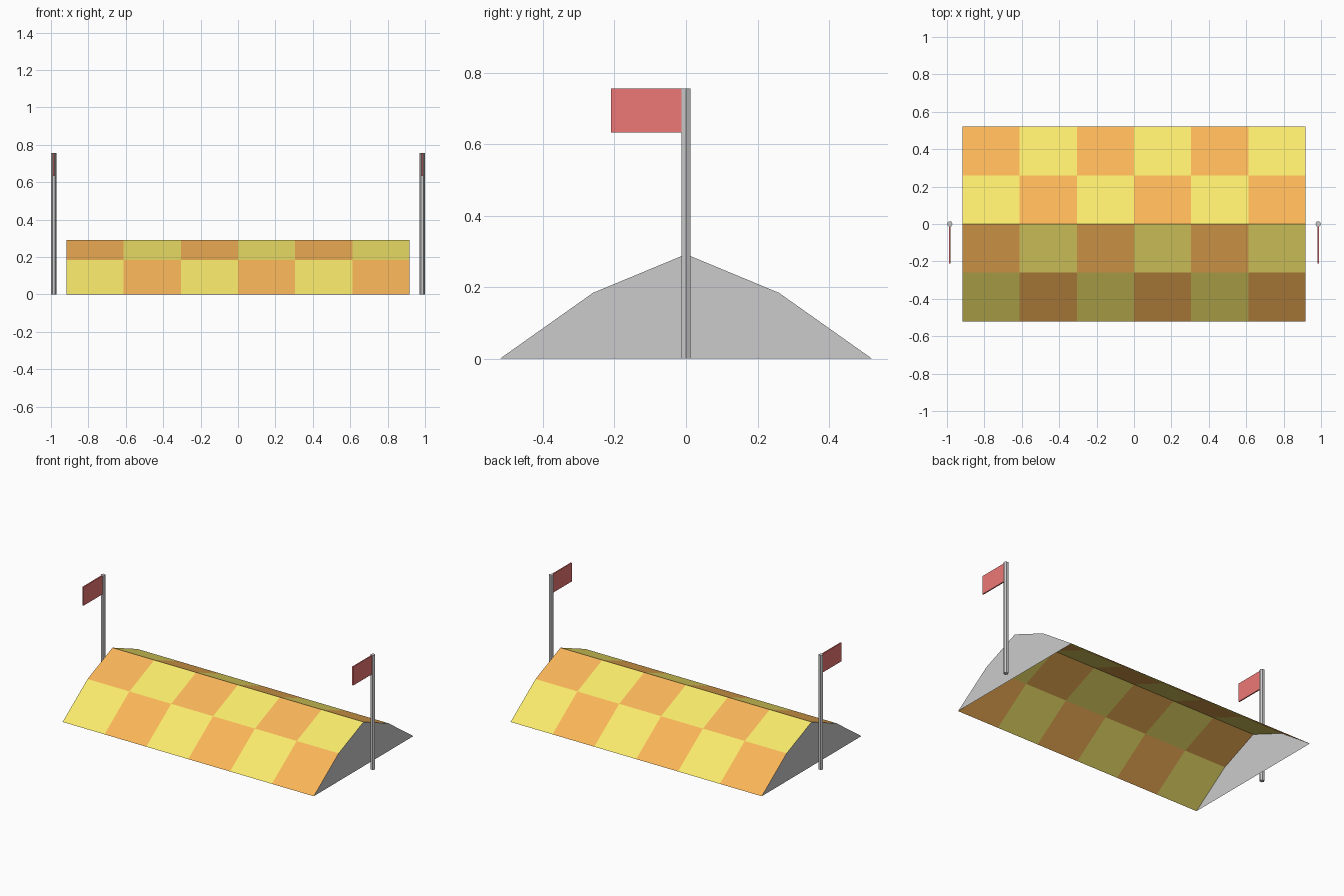
import bpy, bmesh, math
from mathutils import Matrix

if "Cube" in bpy.data.objects:
    bpy.data.objects.remove(bpy.data.objects["Cube"])

HALF_LEN = 0.917
PROFILE = [(-0.52, 0.0), (-0.26, 0.184), (0.0, 0.292), (0.26, 0.184), (0.52, 0.0)]
COLUMNS = 6
POLE_X, POLE_R, POLE_H = 0.985, 0.015, 0.755


def material(name, rgb):
    m = bpy.data.materials.new(name)
    m.diffuse_color = (*rgb, 1.0)
    m.use_nodes = True
    m.node_tree.nodes["Principled BSDF"].inputs["Base Color"].default_value = m.diffuse_color
    return m


def finish(name, bm, mats=()):
    me = bpy.data.meshes.new(name)
    bm.to_mesh(me)
    bm.free()
    for m in mats:
        me.materials.append(m)
    ob = bpy.data.objects.new(name, me)
    bpy.context.collection.objects.link(ob)
    return ob


yellow = material("yellow", (0.95, 0.83, 0.15))
orange = material("orange", (0.96, 0.47, 0.10))
red = material("red", (0.85, 0.19, 0.18))

# Chequered ramp skin, open underneath
bm = bmesh.new()
rows = []
for y, z in PROFILE:
    rows.append([bm.verts.new((-HALF_LEN + 2 * HALF_LEN * i / COLUMNS, y, z))
                 for i in range(COLUMNS + 1)])
for j in range(len(PROFILE) - 1):
    for i in range(COLUMNS):
        f = bm.faces.new((rows[j][i], rows[j][i + 1], rows[j + 1][i + 1], rows[j + 1][i]))
        f.material_index = (i + j) % 2
finish("ramp_surface", bm, (yellow, orange))

for side, label in ((-1, "left"), (1, "right")):
    # Grey end panel closing the ramp
    bm = bmesh.new()
    pts = PROFILE if side < 0 else PROFILE[::-1]
    bm.faces.new([bm.verts.new((side * HALF_LEN, y, z)) for y, z in pts])
    finish(label + "_end_panel", bm)

    # Six-sided pole, corners pointing along x
    bm = bmesh.new()
    bmesh.ops.create_cone(bm, cap_ends=True, segments=6, radius1=POLE_R, radius2=POLE_R,
                          depth=POLE_H,
                          matrix=Matrix.Translation((side * POLE_X, 0, POLE_H / 2))
                          @ Matrix.Rotation(math.pi / 2, 4, 'Z'))
    finish(label + "_pole", bm)

    # Thin flag flying towards the front
    bm = bmesh.new()
    bmesh.ops.create_cube(bm, size=1,
                          matrix=Matrix.Translation((side * POLE_X, -0.1115, 0.6935))
                          @ Matrix.Diagonal((0.008, 0.197, 0.123, 1)))
    finish(label + "_flag", bm, (red,))
